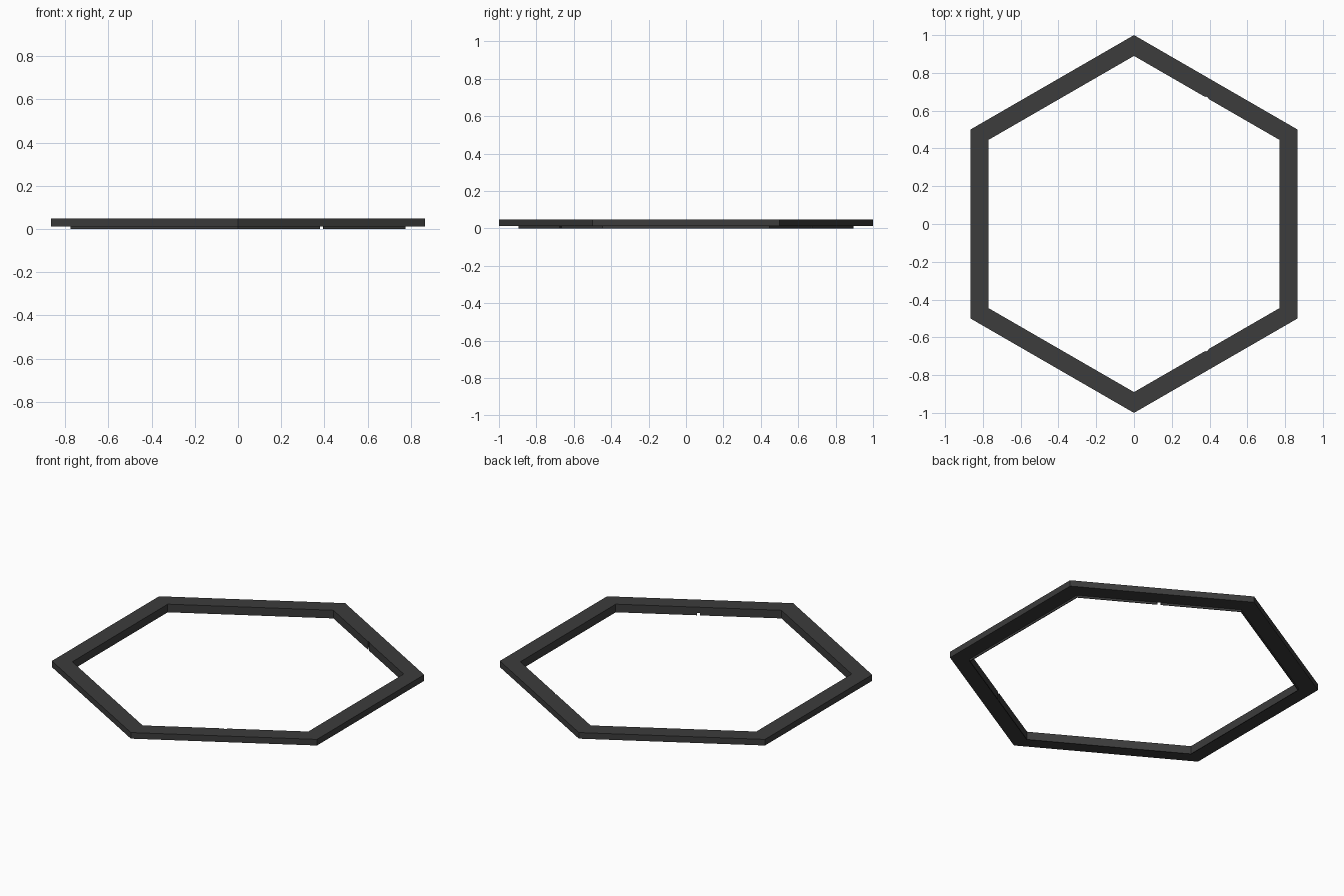
import bpy, bmesh, math
from mathutils import Vector

if "Cube" in bpy.data.objects:
    bpy.data.objects.remove(bpy.data.objects["Cube"])

mat = bpy.data.materials.new("dark_grey")
mat.diffuse_color = (0.045, 0.045, 0.045, 1)
mat.use_nodes = True
mat.node_tree.nodes["Principled BSDF"].inputs["Base Color"].default_value = mat.diffuse_color

R_OUT, R_IN, R_LIP = 1.0, 0.895, 0.89
Z_LIP, Z_LOW, Z_TOP = 0.0, 0.012, 0.048


def corner(i, r, z):
    a = math.radians(30 + 60 * i)
    return Vector((r * math.cos(a), r * math.sin(a), z))


def finish(name, bm):
    bmesh.ops.remove_doubles(bm, verts=bm.verts, dist=1e-5)
    bmesh.ops.recalc_face_normals(bm, faces=bm.faces)
    me = bpy.data.meshes.new(name)
    bm.to_mesh(me)
    bm.free()
    me.materials.append(mat)
    ob = bpy.data.objects.new(name, me)
    bpy.context.collection.objects.link(ob)


def sweep(bm, profile, i, t0=0.0, t1=1.0, caps=(False, False)):
    """Sweep an (r, z) profile along part of hexagon side i."""
    rows = []
    for t in (t0, t1):
        rows.append([bm.verts.new(corner(i, r, z).lerp(corner(i + 1, r, z), t))
                     for r, z in profile])
    n = len(profile)
    for k in range(n):
        j = (k + 1) % n
        bm.faces.new((rows[0][k], rows[0][j], rows[1][j], rows[1][k]))
    for row, cap in zip(rows, caps):
        if cap:
            bm.faces.new(row)


# Main hexagonal frame
bm = bmesh.new()
box = [(R_OUT, Z_LOW), (R_OUT, Z_TOP), (R_IN, Z_TOP), (R_IN, Z_LOW)]
for i in range(6):
    sweep(bm, box, i)
finish("hexagon_frame", bm)

# Thin inner strip hanging below the frame, split on the two right-hand slanted sides
bm = bmesh.new()
strip = [(R_IN, Z_LIP), (R_IN, Z_TOP), (R_LIP, Z_TOP), (R_LIP, Z_LIP)]
half_gap = 0.01
for i in range(6):
    if i in (0, 4):
        sweep(bm, strip, i, 0, 0.5 - half_gap, (False, True))
        sweep(bm, strip, i, 0.5 + half_gap, 1, (True, False))
    else:
        sweep(bm, strip, i)
finish("inner_strip", bm)
